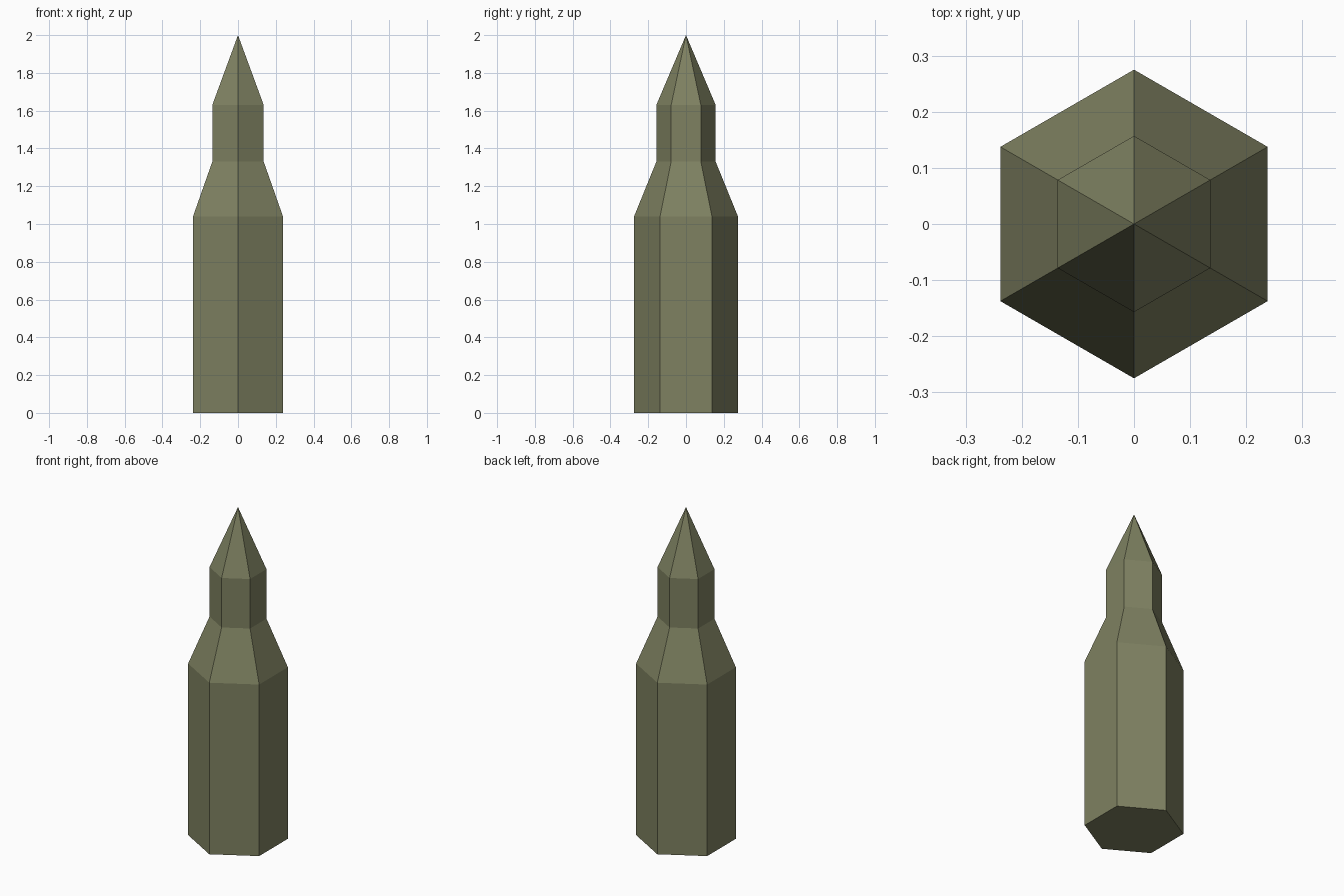
import bpy, bmesh, math

if "Cube" in bpy.data.objects:
    bpy.data.objects.remove(bpy.data.objects["Cube"])

SIDES = 6
# (radius, height) of each ring, from the base up to the shoulder of the tip
PROFILE = [(0.275, 0.0), (0.275, 1.04), (0.157, 1.33), (0.157, 1.63)]
TIP_HEIGHT = 2.0

bm = bmesh.new()

# Hexagonal rings with corners on the y axis
rings = []
for radius, z in PROFILE:
    angles = [math.pi / 2 + math.tau * i / SIDES for i in range(SIDES)]
    rings.append([bm.verts.new((radius * math.cos(a), radius * math.sin(a), z)) for a in angles])

# Flat base, case, tapered neck and collar
bm.faces.new(rings[0][::-1])
for low, high in zip(rings, rings[1:]):
    for i in range(SIDES):
        j = (i + 1) % SIDES
        bm.faces.new((low[i], low[j], high[j], high[i]))

# Pointed tip
apex = bm.verts.new((0, 0, TIP_HEIGHT))
for i in range(SIDES):
    bm.faces.new((rings[-1][i], rings[-1][(i + 1) % SIDES], apex))

bm.normal_update()
mesh = bpy.data.meshes.new("cartridge")
bm.to_mesh(mesh)
bm.free()

# Olive material
olive = bpy.data.materials.new("olive")
olive.diffuse_color = (0.21, 0.22, 0.12, 1)
olive.use_nodes = True
olive.node_tree.nodes["Principled BSDF"].inputs["Base Color"].default_value = olive.diffuse_color
mesh.materials.append(olive)

cartridge = bpy.data.objects.new("cartridge", mesh)
bpy.context.collection.objects.link(cartridge)
